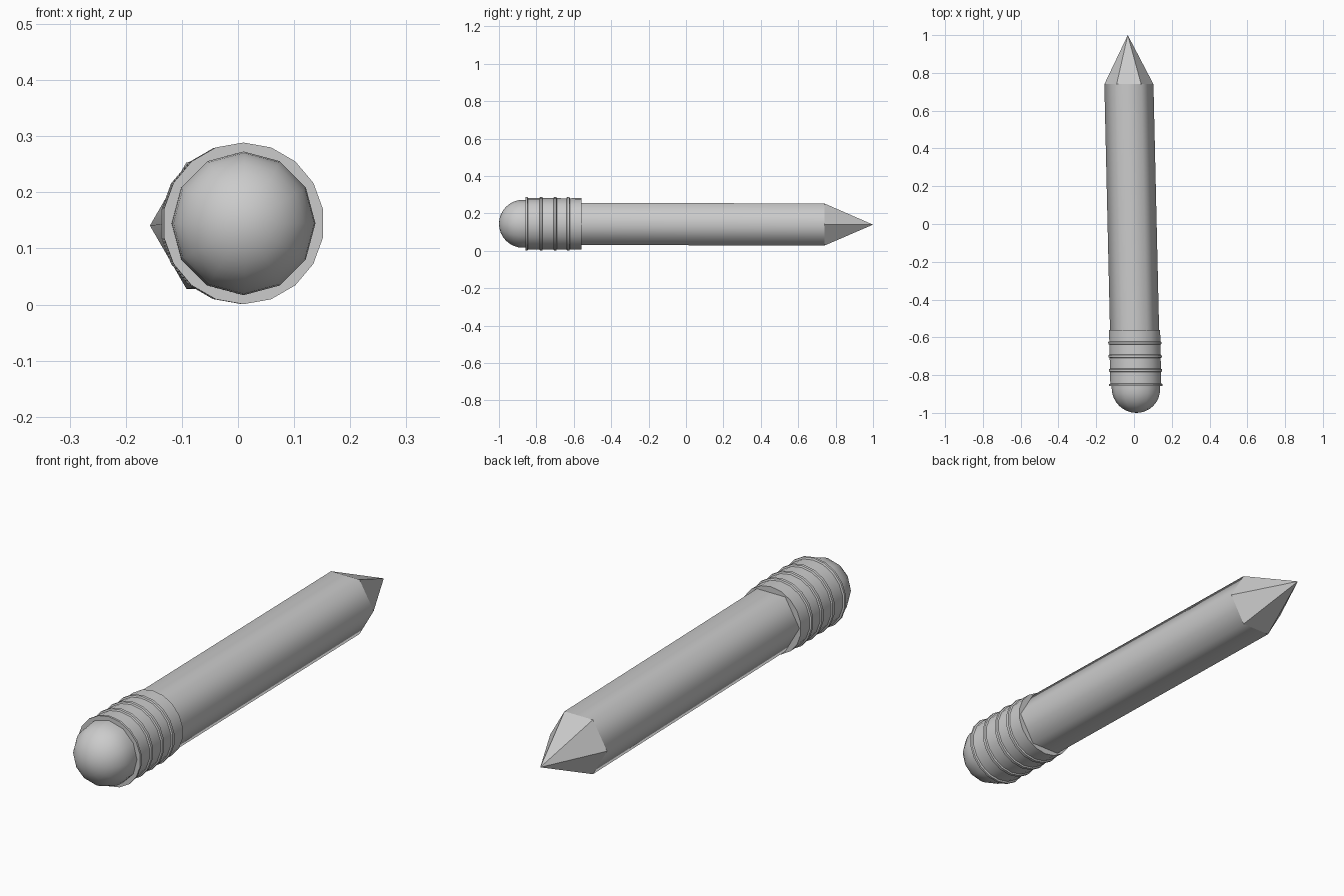
import bpy
import bmesh
import math
from mathutils import Vector

if "Cube" in bpy.data.objects:
    bpy.data.objects.remove(bpy.data.objects["Cube"])

grey = bpy.data.materials.new("plain grey")
grey.diffuse_color = (0.6, 0.6, 0.6, 1)
grey.use_nodes = True
grey.node_tree.nodes["Principled BSDF"].inputs["Base Color"].default_value = grey.diffuse_color

# The pencil's axis leans slightly off the y direction
FRONT, BACK = Vector((0.013, -1, 0.145)), Vector((-0.033, 1, 0.14))


def centre(y):
    return FRONT.lerp(BACK, (y + 1) / 2)


def turned(name, profile, sides, start=0.0, smooth=None):
    """Sweep (y, radius) points round the axis; radius 0 makes a point."""
    bm = bmesh.new()
    rings = []
    for y, r in profile:
        c = centre(y)
        n = sides if r > 0 else 1
        angles = [start + math.tau * i / sides for i in range(n)]
        rings.append([bm.verts.new(c + Vector((r * math.cos(a), 0, r * math.sin(a)))) for a in angles])
    for a, b in zip(rings, rings[1:]):
        for i in range(sides):
            j = (i + 1) % sides
            corners = [a[i % len(a)], a[j % len(a)], b[j % len(b)], b[i % len(b)]]
            bm.faces.new(list(dict.fromkeys(corners)))
    bmesh.ops.recalc_face_normals(bm, faces=bm.faces)
    # Open tubes must also face away from the axis
    if sum(f.normal.dot(f.calc_center_median() - centre(f.calc_center_median().y)) for f in bm.faces) < 0:
        bmesh.ops.reverse_faces(bm, faces=bm.faces)
    mesh = bpy.data.meshes.new(name)
    bm.to_mesh(mesh)
    bm.free()
    mesh.materials.append(grey)
    obj = bpy.data.objects.new(name, mesh)
    bpy.context.collection.objects.link(obj)
    if smooth is not None:
        bpy.ops.object.select_all(action='DESELECT')
        obj.select_set(True)
        bpy.context.view_layer.objects.active = obj
        bpy.ops.object.shade_smooth_by_angle(angle=math.radians(smooth))
    return obj


# Six-sided shaft, softly shaded, and its faceted sharpened end
turned("shaft", [(-0.7, 0.13), (0.74, 0.13)], 6, smooth=70)
turned("sharpened_tip", [(0.74, 0.13), (1, 0)], 6)

# Metal sleeve with thin raised bands
sleeve = [(-0.857, 0), (-0.857, 0.144)]
sleeve += [(-0.848, 0.144), (-0.845, 0.137)]
for y in (-0.775, -0.70, -0.63):
    sleeve += [(y - 0.009, 0.137), (y - 0.006, 0.143), (y + 0.006, 0.143), (y + 0.009, 0.137)]
sleeve += [(-0.56, 0.138), (-0.56, 0)]
turned("sleeve", sleeve, 18, start=math.pi / 2, smooth=30)

# Domed eraser
R = 0.128
dome = [(-1 + R * (1 - math.cos(t)), R * math.sin(t)) for t in (math.pi / 2 * i / 8 for i in range(9))]
turned("eraser", dome + [(-0.82, R)], 12, start=math.pi / 2, smooth=40)
